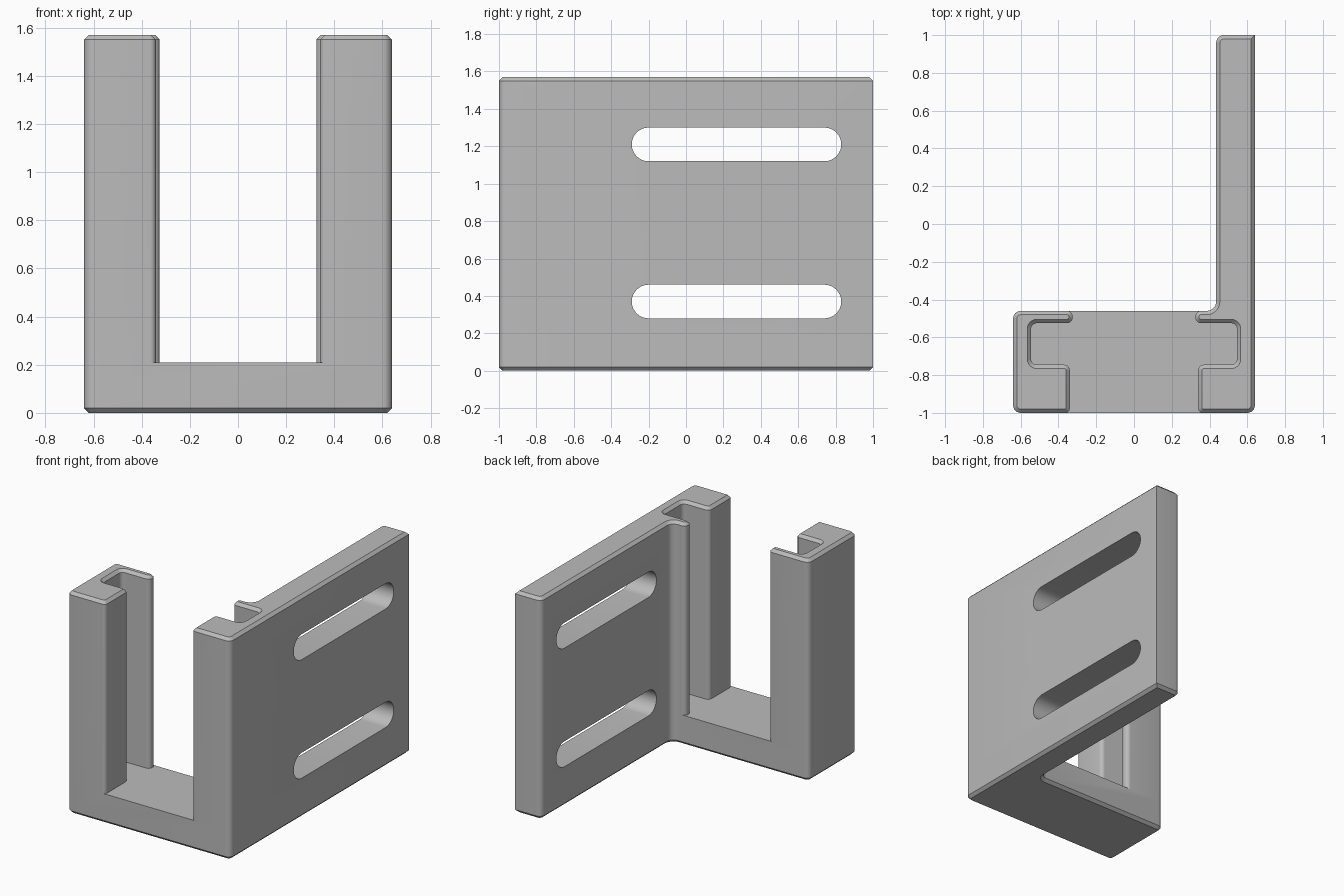
import bpy, bmesh, math
from mathutils import Vector

if "Cube" in bpy.data.objects:
    bpy.data.objects.remove(bpy.data.objects["Cube"])

HEIGHT, FLOOR, CHAMFER = 1.57, 0.21, 0.02

grey = bpy.data.materials.new("plain grey")
grey.use_nodes = True
colour = (0.5, 0.5, 0.5, 1)
grey.diffuse_color = colour
grey.node_tree.nodes["Principled BSDF"].inputs["Base Color"].default_value = colour


def rounded(corners, steps=6):
    """Outline with each (x, y, radius) corner replaced by an arc."""
    out = []
    for i, (x, y, r) in enumerate(corners):
        p = Vector((x, y))
        a = (Vector(corners[i - 1][:2]) - p).normalized()
        b = (Vector(corners[(i + 1) % len(corners)][:2]) - p).normalized()
        if r == 0:
            out.append(p)
            continue
        centre = p + (a + b) * r
        for k in range(steps + 1):
            t = k / steps * math.pi / 2
            out.append(centre - b * r * math.cos(t) - a * r * math.sin(t))
    return out


def inset(outline, d):
    """Mitred offset of a counter-clockwise outline towards its inside."""
    out = []
    for i, p in enumerate(outline):
        e = (p - outline[i - 1]).normalized()
        f = (outline[(i + 1) % len(outline)] - p).normalized()
        n, m = Vector((-e.y, e.x)), Vector((-f.y, f.x))
        out.append(p + (n + m) * d / (1 + n.dot(m)))
    return out


def loft(name, rings):
    """Closed solid through a list of (outline, height) rings."""
    bm = bmesh.new()
    loops = [[bm.verts.new((p.x, p.y, z)) for p in ring] for ring, z in rings]
    bm.faces.new(loops[0][::-1])
    bm.faces.new(loops[-1])
    for low, high in zip(loops, loops[1:]):
        for i in range(len(low)):
            bm.faces.new((low[i - 1], low[i], high[i], high[i - 1]))
    mesh = bpy.data.meshes.new(name)
    bm.to_mesh(mesh)
    bm.free()
    mesh.materials.append(grey)
    obj = bpy.data.objects.new(name, mesh)
    bpy.context.scene.collection.objects.link(obj)
    return obj


def combine(target, other, operation):
    mod = target.modifiers.new(operation.lower(), "BOOLEAN")
    mod.operation, mod.solver, mod.object = operation, "EXACT", other
    bpy.context.view_layer.objects.active = target
    bpy.ops.object.modifier_apply(modifier=mod.name)
    bpy.data.objects.remove(other)


def post(name, outline):
    return loft(name, [(outline, FLOOR), (outline, HEIGHT - CHAMFER),
                       (inset(outline, CHAMFER), HEIGHT)])


# Floor slab, running on under the side plate
R = 0.04
plate = [(0.64, -1, R), (0.64, 1, 0), (0.435, 1, R), (0.435, -0.46, 0.05)]
base = rounded([(-0.64, -1, R)] + plate + [(-0.64, -0.46, R)])
bracket = loft("bracket", [(inset(base, CHAMFER), 0), (base, CHAMFER), (base, FLOOR)])

# Grooved channel wall: lip, groove and front jaw
channel = [(0.325, -0.46, 0.03), (0.325, -0.525, 0.03), (0.545, -0.525, 0.03),
           (0.545, -0.745, 0.03), (0.34, -0.745, 0.03), (0.34, -1, 0.025)]
combine(bracket, post("plate_post", rounded(plate + channel)), "UNION")
short = [(0.64, -1, R), (0.64, -0.46, R)] + channel
mirrored = rounded([(-x, y, r) for x, y, r in reversed(short)])
combine(bracket, post("short_post", mirrored), "UNION")

# Two long mounting slots through the plate
for z in (0.37, 1.21):
    ends = []
    for centre, start in ((0.74, -90), (-0.20, 90)):
        for k in range(17):
            t = math.radians(start + 180 * k / 16)
            ends.append(Vector((centre + 0.09 * math.cos(t), z + 0.09 * math.sin(t))))
    cutter = loft("slot_cutter", [(ends, 0.3), (ends, 0.8)])
    for v in cutter.data.vertices:
        y, height, x = v.co
        v.co = (x, y, height)
    cutter.hide_render = True
    combine(bracket, cutter, "DIFFERENCE")

bpy.ops.object.select_all(action="DESELECT")
bracket.select_set(True)
bpy.context.view_layer.objects.active = bracket
bpy.ops.object.shade_smooth_by_angle(angle=math.radians(30))
